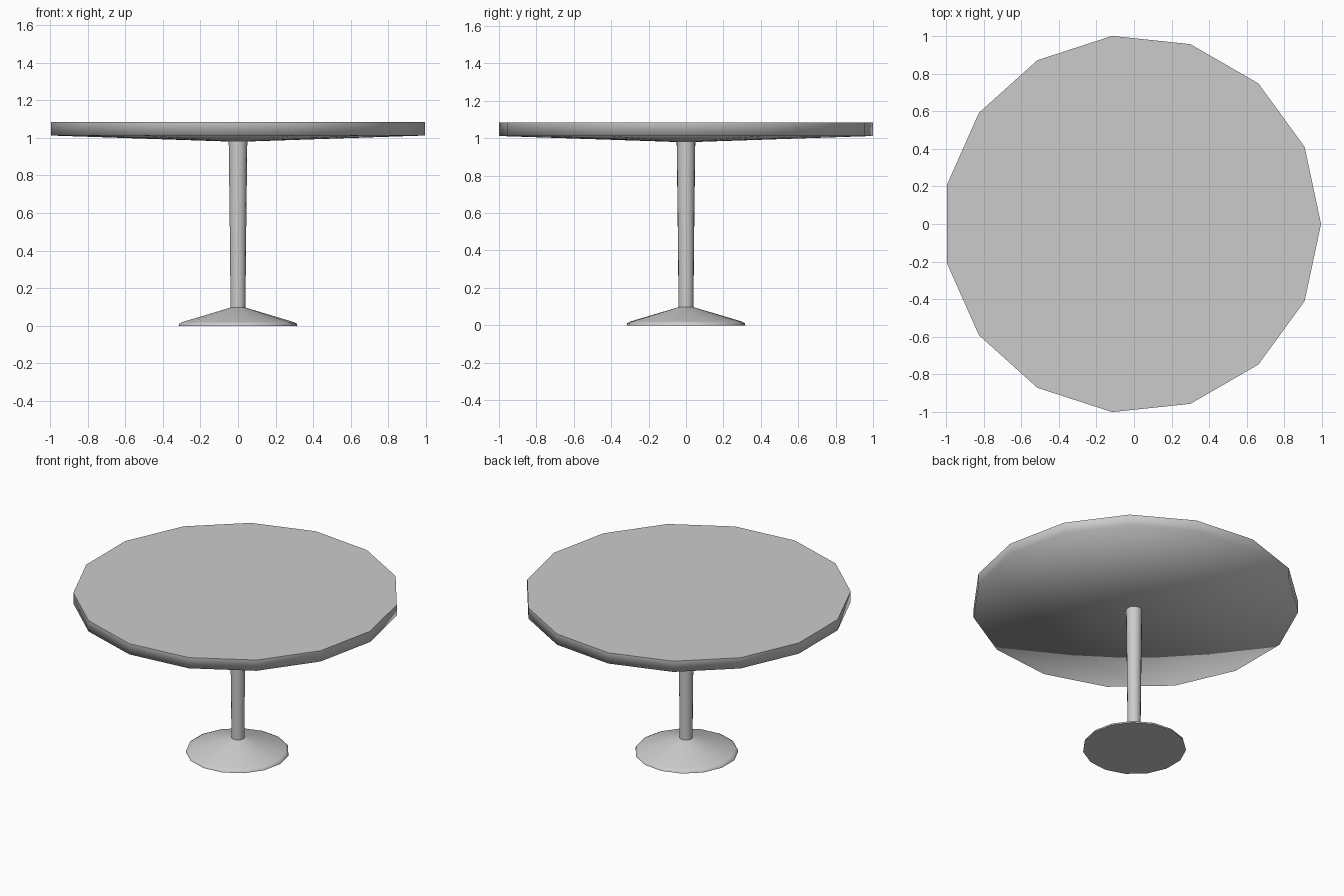
import bpy, bmesh, math

if "Cube" in bpy.data.objects:
    bpy.data.objects.remove(bpy.data.objects["Cube"])

SIDES = 15
SHIFT = -0.011  # keeps every odd-sided ring centred by its bounds


def lathe(name, profile, cap_bottom, cap_top):
    """Stack 15-sided rings from (radius, z) pairs; caps are flat with sharp rims."""
    bm = bmesh.new()
    rings = []
    for r, z in profile:
        ring = []
        for i in range(SIDES):
            a = 2 * math.pi * i / SIDES
            ring.append(bm.verts.new((r * (math.cos(a) + SHIFT), r * math.sin(a), z)))
        rings.append(ring)
    for low, high in zip(rings, rings[1:]):
        for i in range(SIDES):
            j = (i + 1) % SIDES
            bm.faces.new((low[i], low[j], high[j], high[i])).smooth = True
    caps = []
    if cap_bottom:
        caps.append(bm.faces.new(rings[0][::-1]))
    if cap_top:
        caps.append(bm.faces.new(rings[-1]))
    for cap in caps:
        for edge in cap.edges:
            edge.smooth = False
    mesh = bpy.data.meshes.new(name)
    bm.to_mesh(mesh)
    bm.free()
    obj = bpy.data.objects.new(name, mesh)
    bpy.context.collection.objects.link(obj)
    return obj


# Flared foot
lathe("base", [(0.319, 0), (0.316, 0.012), (0.30, 0.02), (0.04, 0.097)], True, False)

# Slim column, slightly wider towards the top
lathe("column", [(0.040, 0.097), (0.041, 0.20), (0.044, 0.50),
                 (0.048, 0.82), (0.050, 0.98)], False, False)

# Round top with a shallow conical underside
lathe("table_top", [(0.050, 0.98), (1.0055, 1.012), (1.0055, 1.085)], False, True)
